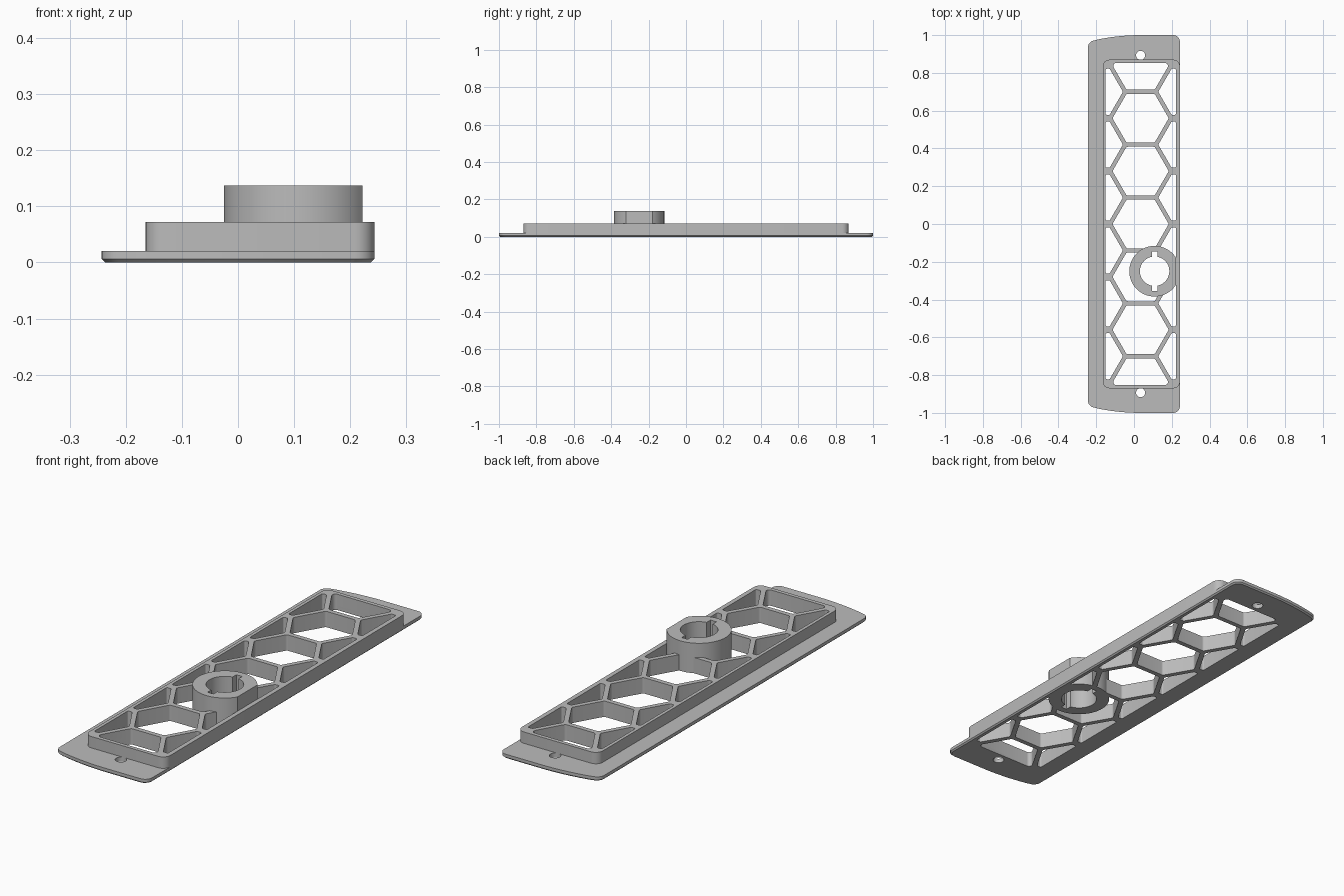
import bpy, bmesh, math
from mathutils import Vector

cube = bpy.data.objects.get("Cube")
if cube:
    bpy.data.objects.remove(cube, do_unlink=True)

# Single plain grey material
GREY = (0.5, 0.5, 0.5, 1)
mat = bpy.data.materials.new("plain grey")
mat.use_nodes = True
mat.diffuse_color = GREY
mat.node_tree.nodes["Principled BSDF"].inputs["Base Color"].default_value = GREY


def fillet(corners, steps=6):
    """Round each (x, y, radius) corner of a closed outline."""
    out = []
    n = len(corners)
    for i, (x, y, r) in enumerate(corners):
        p = Vector((x, y))
        if r == 0:
            out.append(p)
            continue
        a = (Vector(corners[i - 1][:2]) - p).normalized()
        b = (Vector(corners[(i + 1) % n][:2]) - p).normalized()
        half = a.angle(b) / 2
        centre = p + (a + b).normalized() * (r / math.sin(half))
        start = p + a * (r / math.tan(half)) - centre
        end = p + b * (r / math.tan(half)) - centre
        sweep = start.angle_signed(end)
        for k in range(steps + 1):
            t = -sweep * k / steps
            out.append(centre + Vector((start.x * math.cos(t) - start.y * math.sin(t),
                                        start.x * math.sin(t) + start.y * math.cos(t))))
    return out


def circle(x, y, r, n=32):
    return [Vector((x + r * math.cos(math.tau * k / n), y + r * math.sin(math.tau * k / n)))
            for k in range(n)]


def prisms(name, outlines, layers):
    """Stack each outline through layers of (z, scale x, scale y)."""
    bm = bmesh.new()
    for outline in outlines:
        rings = [[bm.verts.new((p.x * sx, p.y * sy, z)) for p in outline]
                 for z, sx, sy in layers]
        bm.faces.new(rings[0][::-1])
        bm.faces.new(rings[-1])
        for low, high in zip(rings, rings[1:]):
            for i in range(len(low)):
                j = (i + 1) % len(low)
                bm.faces.new((low[i], low[j], high[j], high[i]))
    bmesh.ops.recalc_face_normals(bm, faces=bm.faces)
    mesh = bpy.data.meshes.new(name)
    bm.to_mesh(mesh)
    bm.free()
    mesh.materials.append(mat)
    obj = bpy.data.objects.new(name, mesh)
    bpy.context.collection.objects.link(obj)
    return obj


def straight(low, high):
    return [(low, 1, 1), (high, 1, 1)]


def cut(obj, cutters):
    bpy.context.view_layer.objects.active = obj
    for cutter in cutters:
        mod = obj.modifiers.new("cut", 'BOOLEAN')
        mod.operation = 'DIFFERENCE'
        mod.solver = 'EXACT'
        mod.object = cutter
        bpy.ops.object.modifier_apply(modifier=mod.name)


HALF = 0.243            # half width of the plate
MID = 0.035             # centre line of the hexagons
PITCH = 0.28            # hexagon spacing
WEB = 0.011             # half strut thickness
LEFT, RIGHT, END = -0.15, 0.222, 0.852   # inside of the frame walls
ROOT3 = math.sqrt(3)

# Base plate with bowed ends and a chamfered lower edge
bow = [(MID - (MID + HALF) * k / 10) for k in range(11)]
end = [(HALF, 1, 0.035)] + [(x, 1 - 0.45 * (x - MID) ** 2, 0) for x in bow[:-1]]
end.append((-HALF, 0.964, 0.035))
end.pop(-2)
outline = fillet(end + [(x, -y, r) for x, y, r in reversed(end)])
plate = prisms("base_plate", [outline], [(0, 0.975, 0.994), (0.006, 1, 1), (0.02, 1, 1)])

# Raised frame
frame_outline = fillet([(HALF, 0.87, 0.035), (-0.165, 0.87, 0.035),
                        (-0.165, -0.87, 0.035), (HALF, -0.87, 0.035)])
frame = prisms("raised_frame", [frame_outline], straight(0.02, 0.072))

# Hexagonal openings, with half hexagons at both ends
cells = []
apothem = PITCH / 2 - WEB
side = apothem / ROOT3
for i in range(-2, 3):
    cells.append(fillet([(MID + 2 * side * math.cos(math.radians(a)),
                          i * PITCH + 2 * side * math.sin(math.radians(a)), 0.012)
                         for a in range(0, 360, 60)]))
for s in (-1, 1):
    inner, mid = s * (3 * PITCH - apothem), s * END
    wide = side + (END - abs(inner)) / ROOT3
    shape = [(MID - side, inner, 0.012), (MID + side, inner, 0.012),
             (MID + wide, mid, 0.015), (MID - wide, mid, 0.015)]
    cells.append(fillet(shape))

# Side openings between the hexagons and the long walls
tip = PITCH / 2 / ROOT3 + WEB * 2 / ROOT3
reach = 0.122
for i in range(6):
    y = (i - 2.5) * PITCH
    for s, wall in ((-1, LEFT), (1, RIGHT)):
        corner = MID + s * (tip + reach / ROOT3)
        cells.append(fillet([(wall, y - reach, 0.007), (corner, y - reach, 0.007),
                             (MID + s * tip, y, 0.012),
                             (corner, y + reach, 0.007), (wall, y + reach, 0.007)]))

# Round socket with one flat side
CX, CY, R = 0.109, -0.25, 0.134
flat = math.acos((RIGHT - CX) / R)
body = [Vector((CX + R * math.cos(a), CY + R * math.sin(a)))
        for a in (flat + (math.tau - 2 * flat) * k / 56 for k in range(57))]
socket = prisms("round_socket", [body], straight(0, 0.137))

# Cutters
cell_cutter = prisms("cell_cutter", cells, straight(-0.1, 0.2))
body_cutter = prisms("socket_cutter", [body], straight(-0.1, 0.2))
screw_cutter = prisms("screw_cutter", [circle(MID, s * 0.893, 0.024, 24) for s in (-1, 1)],
                      straight(-0.1, 0.2))
bore_cutter = prisms("bore_cutter", [circle(CX, CY, 0.078, 48)], straight(-0.1, 0.2))
slot = [Vector((CX + sx * 0.015, CY + sy * 0.104))
        for sx, sy in ((1, 1), (-1, 1), (-1, -1), (1, -1))]
slot_cutter = prisms("slot_cutter", [slot], straight(-0.1, 0.2))

cut(plate, [cell_cutter, body_cutter, screw_cutter])
cut(frame, [cell_cutter, body_cutter])
cut(socket, [bore_cutter, slot_cutter])
for cutter in (cell_cutter, body_cutter, screw_cutter, bore_cutter, slot_cutter):
    bpy.data.objects.remove(cutter, do_unlink=True)

# Smooth the rounded walls and keep edges sharp
bpy.ops.object.select_all(action='DESELECT')
for obj in (plate, frame, socket):
    obj.select_set(True)
bpy.context.view_layer.objects.active = plate
bpy.ops.object.shade_smooth_by_angle(angle=math.radians(30))
